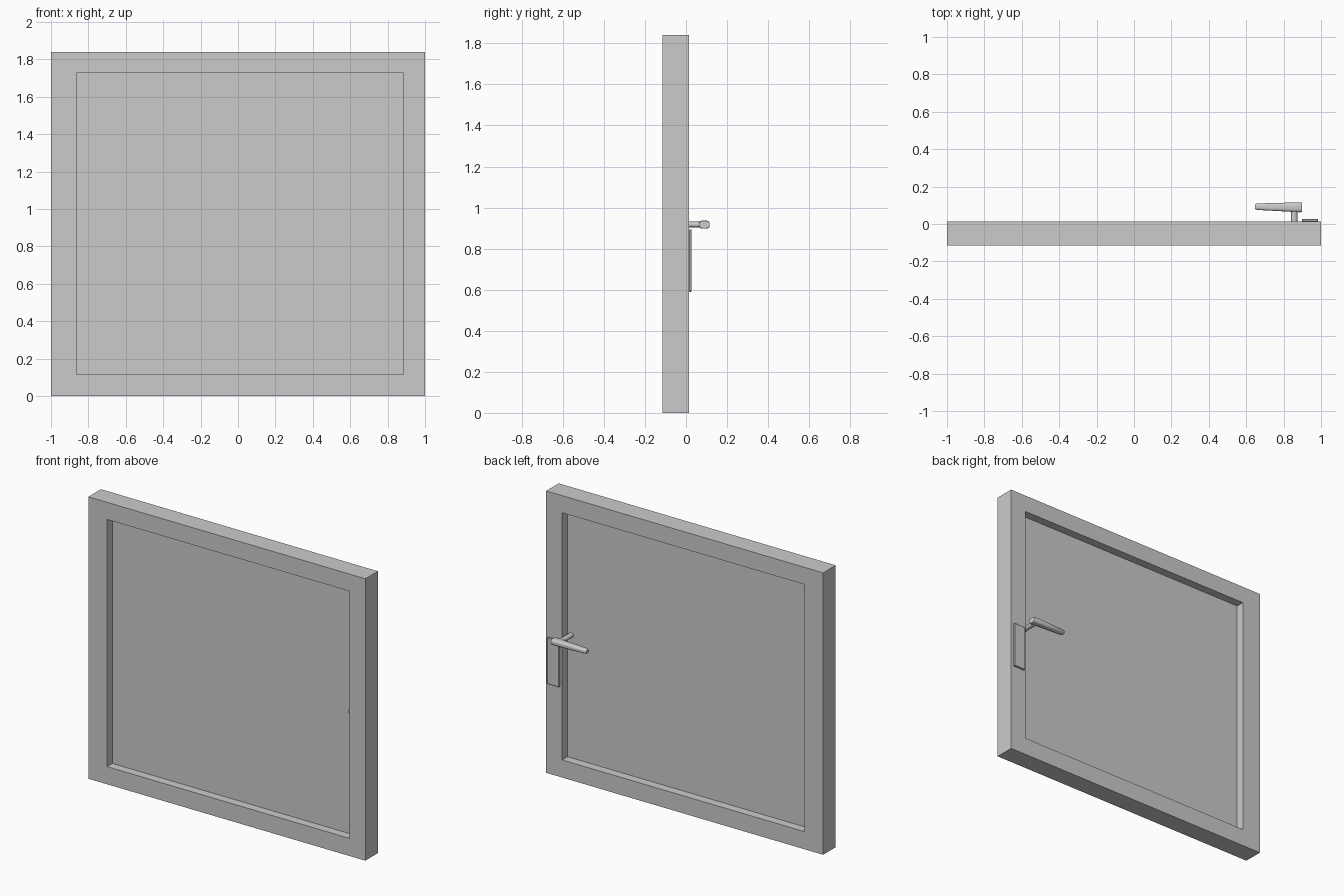
import bpy, bmesh, math
from mathutils import Vector

if "Cube" in bpy.data.objects:
    bpy.data.objects.remove(bpy.data.objects["Cube"])


def box(name, lo, hi, bevel=0.0):
    lo, hi = Vector(lo), Vector(hi)
    bm = bmesh.new()
    bmesh.ops.create_cube(bm, size=1)
    for v in bm.verts:
        v.co = Vector((v.co[i] * (hi[i] - lo[i]) + (lo[i] + hi[i]) / 2 for i in range(3)))
    if bevel:
        bmesh.ops.bevel(bm, geom=bm.edges[:], offset=bevel, segments=1, affect='EDGES')
    return to_object(name, bm)


def to_object(name, bm, smooth=False):
    bmesh.ops.recalc_face_normals(bm, faces=bm.faces)
    me = bpy.data.meshes.new(name)
    bm.to_mesh(me)
    bm.free()
    ob = bpy.data.objects.new(name, me)
    bpy.context.collection.objects.link(ob)
    if smooth:
        bpy.ops.object.select_all(action='DESELECT')
        ob.select_set(True)
        bpy.context.view_layer.objects.active = ob
        bpy.ops.object.shade_smooth_by_angle(angle=math.radians(35))
    return ob


def loft(name, rings):
    """Skin closed rings of points and cap both ends."""
    bm = bmesh.new()
    loops = [[bm.verts.new(p) for p in r] for r in rings]
    n = len(loops[0])
    for a, b in zip(loops, loops[1:]):
        for i in range(n):
            bm.faces.new((a[i], a[(i + 1) % n], b[(i + 1) % n], b[i]))
    bm.faces.new(loops[0])
    bm.faces.new(loops[-1])
    return to_object(name, bm, True)


def rect(x0, x1, z0, z1, y):
    return [(x0, y, z0), (x1, y, z0), (x1, y, z1), (x0, y, z1)]


# Frame: outer and inner rectangles, front and back, bridged into a ring
X0, X1, Z0, Z1 = -0.864, 0.884, 0.115, 1.728
bm = bmesh.new()
rings = [rect(-1, 1, 0, 1.84, -0.115), rect(X0, X1, Z0, Z1, -0.115),
         rect(X0, X1, Z0, Z1, 0.014), rect(-1, 1, 0, 1.84, 0.014)]
rings = [[bm.verts.new(p) for p in r] for r in rings]
for a, b in zip(rings, rings[1:] + rings[:1]):
    for i in range(4):
        j = (i + 1) % 4
        bm.faces.new((a[i], a[j], b[j], b[i]))
to_object("window_frame", bm)

# Pane set in the middle of the frame depth
box("pane", (X0, -0.06, Z0), (X1, -0.041, Z1))

# Lock plate on the frame
box("lock_plate", (0.897, 0.014, 0.59), (0.985, 0.028, 0.893), 0.003)

# Handle spindle, running through the pane
HZ = 0.917
loft("handle_spindle", [[(0.857 + 0.0165 * math.cos(t), y, HZ + 0.0145 * math.sin(t))
                         for t in (math.tau * i / 16 for i in range(16))]
                        for y in (-0.067, 0.075)])


# Lever grip: rounded section tapering to the tip
def grip_ring(x, y0, y1, hz):
    pts = []
    for i in range(16):
        t = math.tau * (i + 0.5) / 16
        c, s = math.cos(t), math.sin(t)
        sq = lambda v: math.copysign(abs(v) ** 0.65, v)
        pts.append((x, (y0 + y1) / 2 + (y1 - y0) / 2 * sq(c), HZ + hz * sq(s)))
    return pts


loft("handle_grip", [grip_ring(*s) for s in (
    (0.646, 0.080, 0.104, 0.011), (0.656, 0.075, 0.110, 0.015),
    (0.77, 0.069, 0.113, 0.018), (0.888, 0.062, 0.116, 0.020),
    (0.897, 0.064, 0.114, 0.018))])
